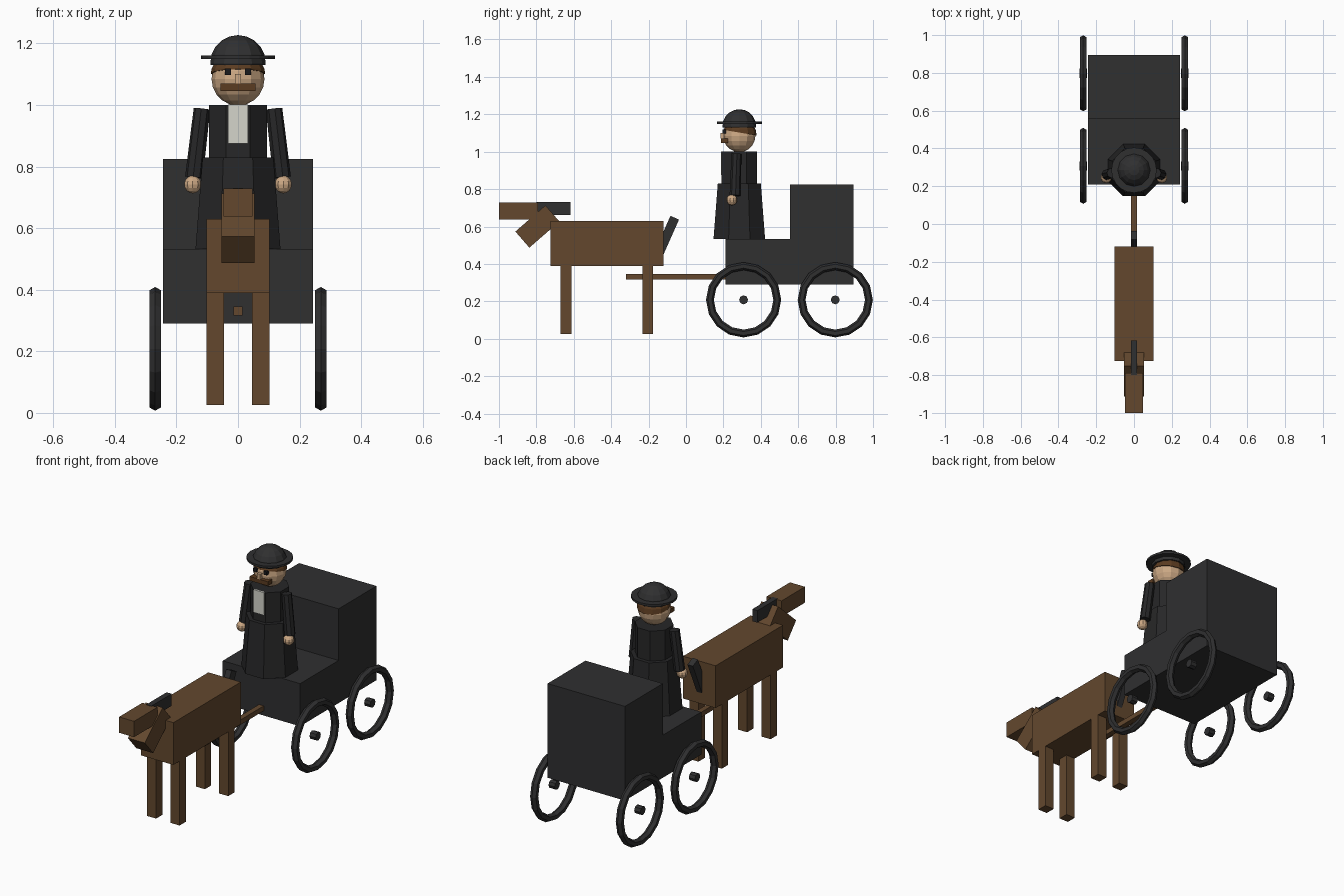
import bpy, bmesh, math
from mathutils import Vector, Matrix

if "Cube" in bpy.data.objects:
    bpy.data.objects.remove(bpy.data.objects["Cube"])


def material(name, rgb):
    m = bpy.data.materials.new(name)
    m.diffuse_color = (*rgb, 1)
    m.use_nodes = True
    m.node_tree.nodes["Principled BSDF"].inputs["Base Color"].default_value = m.diffuse_color
    return m


BLACK = material("carriage black", (0.029, 0.029, 0.030))
COAT = material("coat black", (0.020, 0.020, 0.021))
BROWN = material("horse brown", (0.125, 0.064, 0.027))
SKIN = material("skin", (0.60, 0.39, 0.23))
HAIR = material("hair brown", (0.105, 0.045, 0.015))
WHITE = material("shirt white", (0.66, 0.66, 0.60))
EYE = material("eye black", (0.01, 0.01, 0.012))


def finish(name, bm, mat):
    bmesh.ops.recalc_face_normals(bm, faces=bm.faces)
    mesh = bpy.data.meshes.new(name)
    bm.to_mesh(mesh)
    bm.free()
    mesh.materials.append(mat)
    ob = bpy.data.objects.new(name, mesh)
    bpy.context.collection.objects.link(ob)
    return ob


def box(name, x, y, z, mat, tilt=0):
    """Box from (min, max) ranges, tilted about its own x axis."""
    bm = bmesh.new()
    size = [r[1] - r[0] for r in (x, y, z)]
    mid = [(r[0] + r[1]) / 2 for r in (x, y, z)]
    bmesh.ops.create_cube(bm, size=1, matrix=Matrix.Translation(mid)
                          @ Matrix.Rotation(math.radians(tilt), 4, 'X')
                          @ Matrix.Diagonal((*size, 1)))
    return finish(name, bm, mat)


def rod(name, a, b, r1, r2, sides, mat, turn=0):
    """Prism or frustum from point a to point b."""
    a, b = Vector(a), Vector(b)
    bm = bmesh.new()
    q = (b - a).to_track_quat('Z', 'Y').to_matrix().to_4x4()
    bmesh.ops.create_cone(bm, cap_ends=True, segments=sides, radius1=r1, radius2=r2,
                          depth=(b - a).length,
                          matrix=Matrix.Translation((a + b) / 2) @ q @ Matrix.Rotation(turn, 4, 'Z'))
    return finish(name, bm, mat)


def ball(name, c, r, u, v, mat, cut=None, slope=0):
    """Faceted sphere, optionally keeping only the part above a sloping plane."""
    bm = bmesh.new()
    bmesh.ops.create_uvsphere(bm, u_segments=u, v_segments=v, radius=r,
                              matrix=Matrix.Translation(c))
    if cut is not None:
        bmesh.ops.bisect_plane(bm, geom=bm.verts[:] + bm.edges[:] + bm.faces[:],
                               plane_co=(c[0], c[1], cut), plane_no=(0, slope, 1), clear_inner=True)
        bmesh.ops.holes_fill(bm, edges=[e for e in bm.edges if e.is_boundary])
    return finish(name, bm, mat)


def wheel_rim(name, x, y, z, major, minor, n=16, m=6):
    bm = bmesh.new()
    rings = []
    for i in range(n):
        a = 2 * math.pi * i / n
        ring = []
        for j in range(m):
            t = 2 * math.pi * j / m
            r = major + minor * math.cos(t)
            ring.append(bm.verts.new((x + minor * math.sin(t), y + r * math.cos(a), z + r * math.sin(a))))
        rings.append(ring)
    for i in range(n):
        p, q = rings[i], rings[(i + 1) % n]
        for j in range(m):
            k = (j + 1) % m
            bm.faces.new((p[j], p[k], q[k], q[j]))
    return finish(name, bm, BLACK)


# Carriage: low bed, tall rear cabin, draw pole
bm = bmesh.new()
side = [(0.21, 0.29), (0.895, 0.29), (0.895, 0.825), (0.555, 0.825), (0.555, 0.532), (0.21, 0.532)]
face = bm.faces.new([bm.verts.new((-0.243, y, z)) for y, z in side])
ext = bmesh.ops.extrude_face_region(bm, geom=[face])
bmesh.ops.translate(bm, vec=(0.486, 0, 0), verts=[v for v in ext['geom'] if isinstance(v, bmesh.types.BMVert)])
finish("carriage_body", bm, BLACK)
box("draw_pole", (-0.015, 0.015), (-0.32, 0.23), (0.317, 0.345), BROWN)

# Wheels with floating hubs
for s, side_name in ((-1, "left"), (1, "right")):
    for y, end in ((0.308, "front"), (0.798, "rear")):
        wheel_rim(f"{end}_{side_name}_wheel", s * 0.269, y, 0.208, 0.18, 0.021)
        rod(f"{end}_{side_name}_hub", (s * 0.269 - 0.019, y, 0.208), (s * 0.269 + 0.019, y, 0.208),
            0.024, 0.024, 8, BLACK)

# Horse
box("horse_body", (-0.102, 0.102), (-0.725, -0.12), (0.39, 0.63), BROWN)
box("horse_neck", (-0.053, 0.053), (-0.901, -0.688), (0.543, 0.657), BROWN, 41)
box("horse_head", (-0.047, 0.047), (-1.0, -0.79), (0.638, 0.728), BROWN)
box("horse_mane", (-0.016, 0.016), (-0.80, -0.618), (0.662, 0.73), BLACK)
box("horse_tail", (-0.017, 0.017), (-0.136, -0.086), (0.408, 0.658), BLACK, -24)
for s, side_name in ((-1, "left"), (1, "right")):
    for y, end in ((-0.67, "front"), (-0.233, "rear")):
        box(f"horse_{end}_{side_name}_leg", sorted((s * 0.045, s * 0.102)), (y, y + 0.057),
            (0.025, 0.40), BROWN)

# Driver: flared coat, torso and shirt front
Y = 0.285
K = 1 / math.cos(math.pi / 8)
T = math.pi / 8
rod("coat_skirt", (0, Y, 0.532), (0, Y, 0.83), 0.138 * K, 0.115 * K, 8, COAT, T)
rod("coat_torso", (0, Y, 0.82), (0, Y, 1.0), 0.094 * K, 0.094 * K, 8, COAT, T)
box("shirt_front", (-0.032, 0.032), (Y - 0.099, Y - 0.09), (0.875, 1.002), WHITE)
for s, side_name in ((-1, "left"), (1, "right")):
    rod(f"{side_name}_sleeve", (s * 0.143, 0.262, 0.765), (s * 0.117, 0.27, 0.988), 0.029, 0.027, 8, COAT, T)
    ball(f"{side_name}_hand", (s * 0.147, 0.245, 0.742), 0.029, 10, 8, SKIN)
    box(f"{side_name}_eye", sorted((s * 0.022, s * 0.043)), (0.196, 0.215), (1.098, 1.118), EYE)

# Head, hair and moustache
ball("head", (0, Y, 1.084), 0.086, 12, 10, SKIN)
ball("hair", (0, Y + 0.002, 1.09), 0.09, 12, 10, HAIR, 1.102, 0.17)
box("nose", (-0.01, 0.01), (0.185, 0.215), (1.07, 1.1), SKIN)
box("moustache", (-0.057, 0.057), (0.186, 0.225), (1.046, 1.07), HAIR)

# Round hat: crown and brim
ball("hat_crown", (0, Y, 1.137), 0.09, 12, 10, BLACK, 1.13)
rod("hat_brim", (0, Y, 1.149), (0, Y, 1.161), 0.12, 0.12, 20, BLACK)
